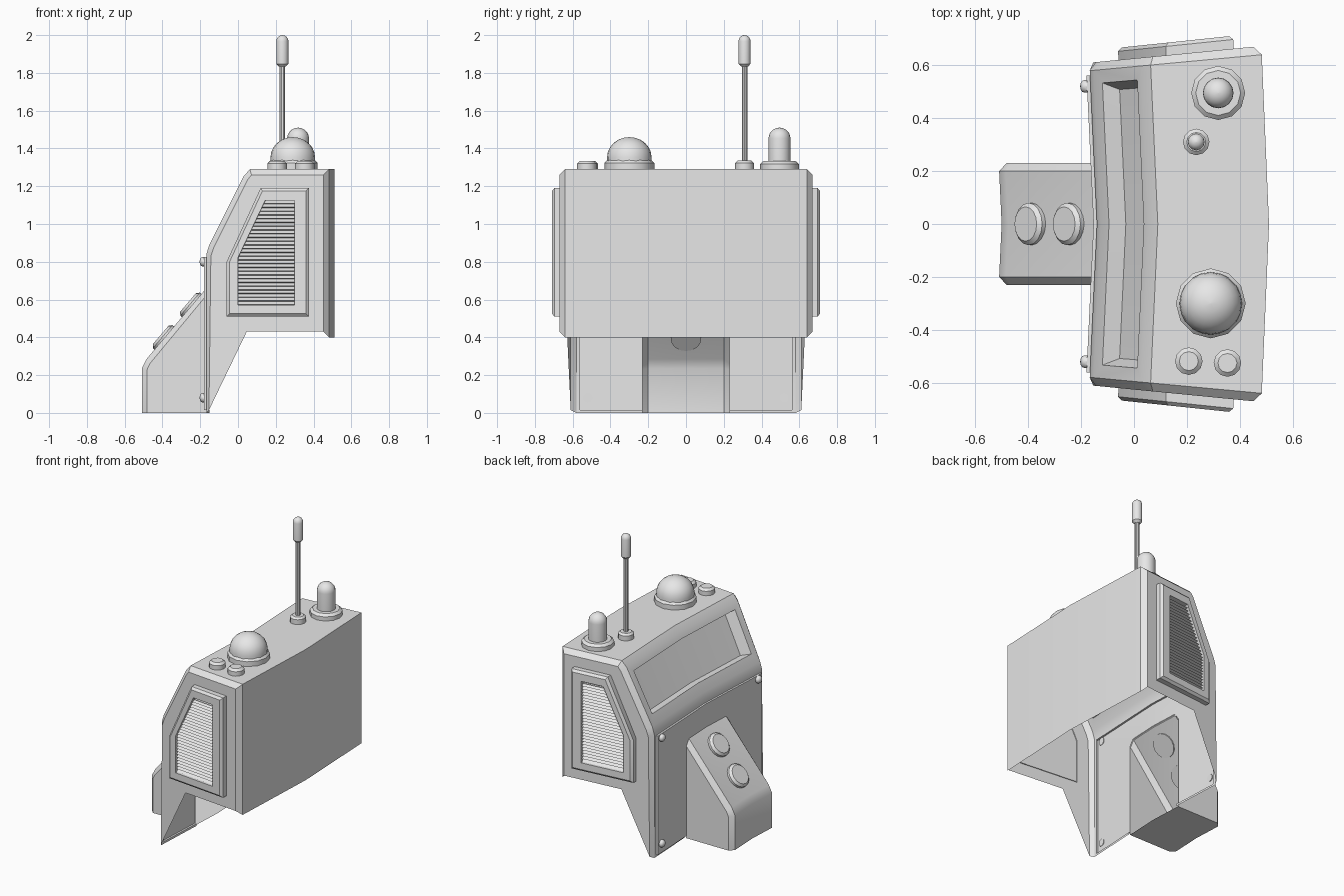
import bpy, bmesh, math
from mathutils import Vector

if "Cube" in bpy.data.objects:
    bpy.data.objects.remove(bpy.data.objects["Cube"])

grey = bpy.data.materials.new("light_grey")
grey.diffuse_color = (0.8, 0.8, 0.8, 1)
grey.use_nodes = True
grey.node_tree.nodes["Principled BSDF"].inputs["Base Color"].default_value = grey.diffuse_color


def warp(p):
    """Bend the straight housing into a shallow V and flare it to the rear."""
    x, y, z = p
    return Vector((x - 0.047 * abs(y), y * (1 + 0.16 * max(0, x + 0.13)), z))


def skin(bm, loops, closed=False, skip=()):
    """Bridge successive point loops with quads."""
    rows = [[bm.verts.new(p) for p in lp] for lp in loops]
    n = len(rows[0])
    for k in range(len(rows) - 1):
        for i in range(n if closed else n - 1):
            if (k, i) not in skip:
                j = (i + 1) % n
                bm.faces.new((rows[k][i], rows[k][j], rows[k + 1][j], rows[k + 1][i]))


def cap(bm, pts):
    bm.faces.new([bm.verts.new(p) for p in pts])


def finish(bm, name, bend=True, mirror=True, angle=30):
    bmesh.ops.remove_doubles(bm, verts=bm.verts, dist=0.0005)
    bmesh.ops.recalc_face_normals(bm, faces=bm.faces)
    if bend:
        for v in bm.verts:
            v.co = warp(v.co)
    me = bpy.data.meshes.new(name)
    bm.to_mesh(me)
    bm.free()
    me.materials.append(grey)
    ob = bpy.data.objects.new(name, me)
    bpy.context.collection.objects.link(ob)
    bpy.ops.object.select_all(action='DESELECT')
    ob.select_set(True)
    bpy.context.view_layer.objects.active = ob
    bpy.ops.object.shade_smooth_by_angle(angle=math.radians(angle))
    if mirror:
        m = ob.modifiers.new("mirror", 'MIRROR')
        m.use_axis = (False, True, False)
        m.merge_threshold = 0.0005
    return ob


def at_y(pts, y):
    return [(x, y, z) for x, z in pts]


def lathe(name, prof, loc, axis=(0, 0, 1), n=12):
    """Turned part: (radius, height) profile around an axis."""
    bm = bmesh.new()
    q = Vector((0, 0, 1)).rotation_difference(Vector(axis))
    rings = []
    for r, h in prof:
        rings.append([q @ Vector((r * math.cos(2 * math.pi * i / n),
                                  r * math.sin(2 * math.pi * i / n), h)) + Vector(loc)
                      for i in range(n)])
    skin(bm, rings, closed=True)
    cap(bm, rings[0])
    cap(bm, rings[-1])
    return finish(bm, name, bend=False, mirror=False, angle=35)


def dome(r, h0, h1, steps=6):
    """Quarter-ellipse profile from radius r at h0 up to h1."""
    return [(max(r * math.cos(a), 0.001), h0 + (h1 - h0) * math.sin(a))
            for a in [math.pi / 2 * i / steps for i in range(steps + 1)]]


# Housing: open-bottomed shell with chamfered sides
outer = [(-.14, 0), (-.14, .84), (-.125, .89), (.055, 1.25), (.09, 1.29), (.51, 1.29), (.51, .40)]
inner = [(-.125, .015), (-.115, .83), (-.10, .875), (.08, 1.235), (.10, 1.26), (.48, 1.26), (.48, .43)]
bm = bmesh.new()
skin(bm, [at_y(outer, 0), at_y(outer, .58), at_y(inner, .61)], skip={(0, 0), (0, 2)})
cap(bm, at_y(inner + [(.075, .43)], .61))


# Recessed window in the sloped face
def slope(t, y, d=0):
    return (-.125 + .18 * t + .894 * d, y, .89 + .36 * t - .447 * d)


def window_loop(a, b, y, d=0):
    return [slope(a, 0, d), slope(a, y, d), slope(b, y, d), slope(b, 0, d)]


floor = window_loop(.20, .87, .50, .065)
skin(bm, [window_loop(0, 1, .58), window_loop(.17, .90, .53), floor])
cap(bm, floor)


# Raised front plate with an opening for the bracket
def plate_loop(x, top, side, low):
    return [(x, 0, top), (x, side, top), (x, side, low), (x, .23, low)]


skin(bm, [plate_loop(-.14, .84, .58, 0), plate_loop(-.14, .825, .56, .015),
          plate_loop(-.153, .825, .56, .015),
          [(-.153, 0, .66), (-.153, .20, .66), (-.153, .23, .62), (-.153, .23, .015)]])
finish(bm, "housing")

# Sloped bracket, hollow towards the housing
b_out = [(-.50, 0), (-.50, .235), (-.475, .285), (-.15, .67)]
b_in = [(-.47, 0), (-.47, .23), (-.455, .262), (-.15, .63)]
bm = bmesh.new()
skin(bm, [at_y(b_out, 0), at_y(b_out, .20), at_y(b_in, .23)])
cap(bm, at_y(b_in + [(-.15, 0)], .23))
cap(bm, [(-.15, 0, 0), (-.50, 0, 0), (-.50, .20, 0), (-.47, .23, 0), (-.15, .23, 0)])
finish(bm, "bracket")

# Side vent frames
frame = [(-.03, .51), (-.03, .80), (.15, 1.19), (.405, 1.19), (.405, .51)]
rim = [(-.015, .525), (-.015, .797), (.16, 1.175), (.39, 1.175), (.39, .525)]
hole = [(.03, .57), (.03, .82), (.175, 1.125), (.33, 1.125), (.33, .57)]
bm = bmesh.new()
skin(bm, [at_y(frame, .605), at_y(frame, .642), at_y(rim, .655), at_y(hole, .655),
          at_y(hole, .62)], closed=True)
cap(bm, at_y(hole, .62))
finish(bm, "vent_frame")

# Louvres inside the vents
bm = bmesh.new()
rows = []
for i in range(28):
    for y, dz in ((.622, 0), (.645, .004)):
        z = .57 + .0198 * i + dz
        left = .03 + max(0, z - .82) * .145 / .305
        rows.append([(left, y, z), (.33, y, z)])
skin(bm, rows)
finish(bm, "vent_louvres", angle=10)

# Bracket buttons
for x, z in ((-.385, .392), (-.24, .564)):
    lathe("bracket_button", [(.08, -.005), (.08, .018), (.065, .032)], (x, 0, z),
          axis=(-.763, 0, .646), n=16)

# Plate screws
for y in (-.52, .52):
    for z in (.08, .80):
        lathe("plate_screw", [(.025, -.005)] + dome(.025, .010, .026, 3),
              warp((-.153, y, z)), axis=(-1, 0, 0), n=10)

# Roof fittings
top = 1.288
lathe("dome_base", [(.132, 0), (.132, .035), (.118, .05)], (.29, -.30, top))
lathe("dome_light", [(.118, .03)] + dome(.118, .065, .172), (.29, -.30, top), n=20)
lathe("beacon_base", [(.102, 0), (.102, .03), (.085, .045)], (.318, .495, top))
lathe("beacon_light", [(.058, .03)] + dome(.058, .165, .222), (.318, .495, top), n=16)
lathe("antenna_base", [(.05, 0), (.05, .035), (.036, .047)], (.235, .31, top))
lathe("antenna_rod", [(.015, .03), (.015, .56)], (.235, .31, top), n=10)
lathe("antenna_tip", [(.018, .545), (.032, .56)] + dome(.032, .68, .712, 4), (.235, .31, top))
for x, y in ((.207, -.518), (.353, -.525)):
    lathe("roof_knob", [(.052, 0), (.052, .032), (.036, .046)], (x, y, top))
